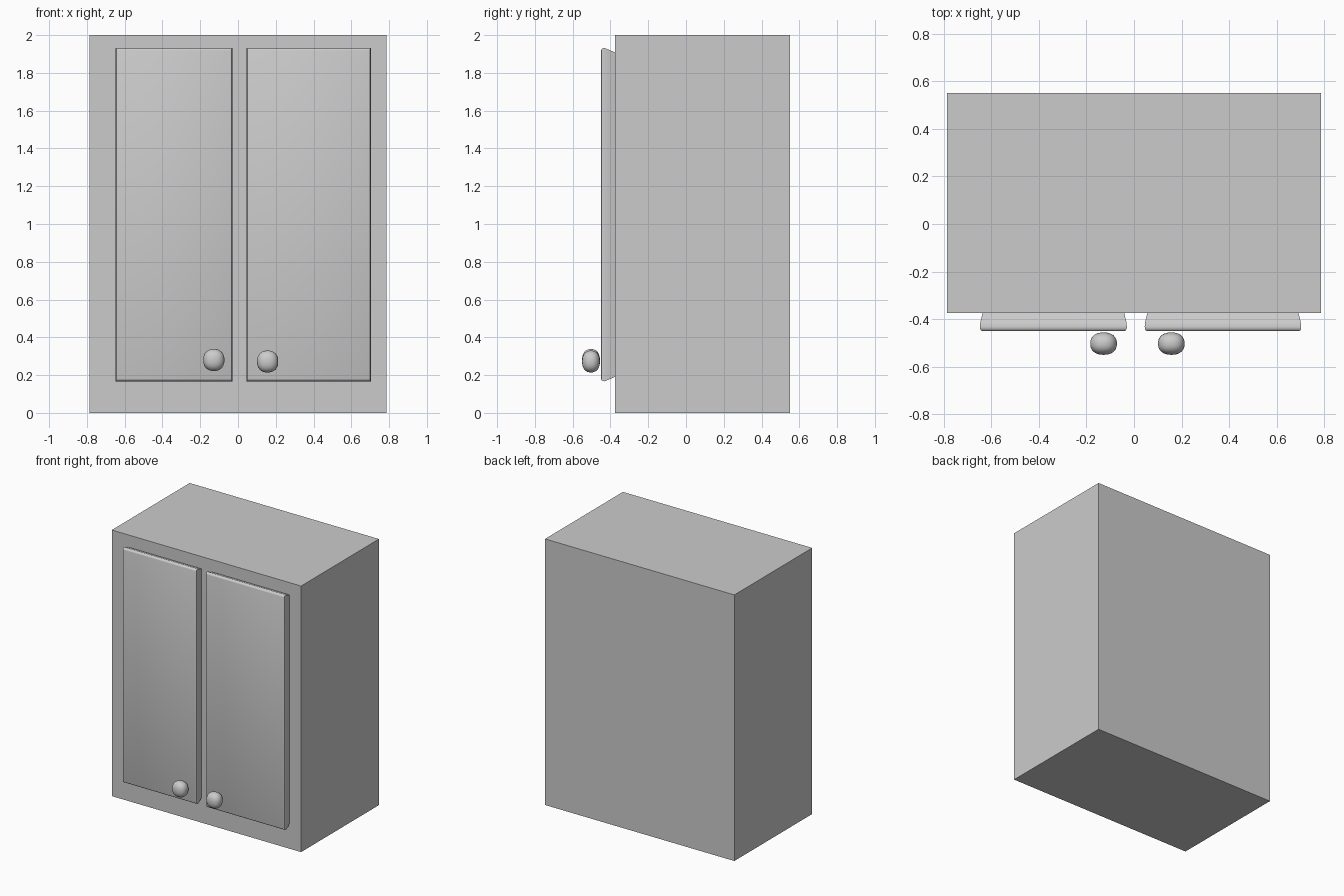
import bpy, bmesh
from mathutils import Vector

if "Cube" in bpy.data.objects:
    bpy.data.objects.remove(bpy.data.objects["Cube"])


def finish(bm, name, smooth=None):
    bmesh.ops.recalc_face_normals(bm, faces=bm.faces)
    mesh = bpy.data.meshes.new(name)
    bm.to_mesh(mesh)
    bm.free()
    ob = bpy.data.objects.new(name, mesh)
    bpy.context.collection.objects.link(ob)
    if smooth:
        bpy.ops.object.select_all(action='DESELECT')
        ob.select_set(True)
        bpy.context.view_layer.objects.active = ob
        bpy.ops.object.shade_smooth_by_angle(angle=smooth)
    return ob


def box(name, lo, hi):
    lo, hi = Vector(lo), Vector(hi)
    bm = bmesh.new()
    bmesh.ops.create_cube(bm, size=1)
    for v in bm.verts:
        v.co = (lo + hi) / 2 + v.co * (hi - lo)
    finish(bm, name)


def door(name, x0, x1, z0, z1):
    # stacked rectangles from back to front: y, x inset, z inset
    rings = [(-0.375, 0.011, 0.024), (-0.412, 0.002, 0.008),
             (-0.432, 0.0, 0.0), (-0.441, 0.001, 0.002),
             (-0.447, 0.004, 0.006), (-0.45, 0.010, 0.013)]
    bm = bmesh.new()
    loops = [[bm.verts.new(p) for p in (
        (x0 + dx, y, z0 + dz), (x1 - dx, y, z0 + dz),
        (x1 - dx, y, z1 - dz), (x0 + dx, y, z1 - dz))]
        for y, dx, dz in rings]
    for a, b in zip(loops, loops[1:]):
        for i in range(4):
            j = (i + 1) % 4
            bm.faces.new((a[i], a[j], b[j], b[i]))
    bm.faces.new(loops[0])
    bm.faces.new(loops[-1])
    finish(bm, name, 0.6)


def knob(name, x, z):
    # slightly squared, flattened ball
    bm = bmesh.new()
    bmesh.ops.create_uvsphere(bm, u_segments=32, v_segments=16, radius=1)
    p = 2.3
    for v in bm.verts:
        n = sum(abs(c) ** p for c in v.co) ** (1 / p)
        c = v.co / n
        v.co = (x + c.x * 0.056, -0.503 + c.y * 0.047, z + c.z * 0.058)
    finish(bm, name, 0.6)


# cabinet body
box("cabinet_body", (-0.787, -0.375, 0), (0.787, 0.55, 2))

# doors
door("left_door", -0.648, -0.03, 0.167, 1.932)
door("right_door", 0.045, 0.703, 0.167, 1.932)

# door knobs
knob("left_knob", -0.128, 0.28)
knob("right_knob", 0.157, 0.272)
